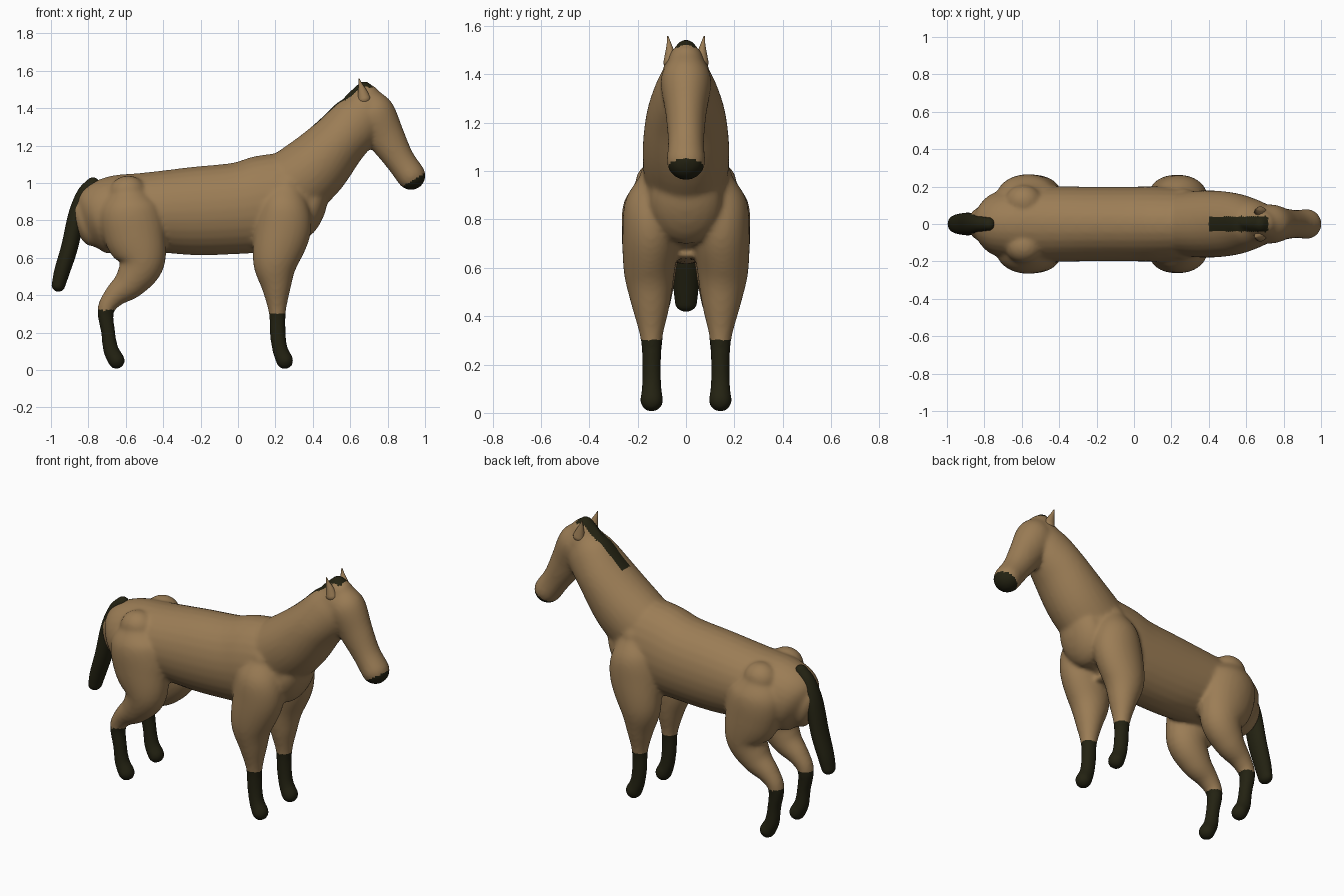
import bpy, bmesh
from math import sin, cos, pi
from mathutils import Vector

if "Cube" in bpy.data.objects:
    bpy.data.objects.remove(bpy.data.objects["Cube"])


def material(name, rgb):
    m = bpy.data.materials.new(name)
    m.use_nodes = True
    m.diffuse_color = (*rgb, 1)
    bsdf = m.node_tree.nodes["Principled BSDF"]
    bsdf.inputs["Base Color"].default_value = (*rgb, 1)
    bsdf.inputs["Roughness"].default_value = 0.8
    return m


tan = material("tan coat", (0.33, 0.205, 0.092))
dark = material("dark hair", (0.017, 0.016, 0.006))


def spline(keys, steps=6):
    """Catmull-Rom through section tuples."""
    k = [Vector(s) for s in keys]
    k = [2 * k[0] - k[1]] + k + [2 * k[-1] - k[-2]]
    out = []
    for a, b, c, d in zip(k, k[1:], k[2:], k[3:]):
        for i in range(steps):
            t = i / steps
            out.append(0.5 * (2 * b + (c - a) * t + (2 * a - 5 * b + 4 * c - d) * t * t
                              + (3 * b - a - 3 * c + d) * t ** 3))
    return out + [k[-2]]


def loft(bm, keys, cap=1.0, sides=28):
    """Rounded tube; each section is x, y, z, in-plane radius, sideways radius."""
    path = spline(keys)
    frames = []
    for i, s in enumerate(path):
        d = path[min(i + 1, len(path) - 1)] - path[max(i - 1, 0)]
        t = Vector((d[0], 0, d[2])).normalized()
        frames.append((Vector(s[:3]), t, s[3], s[4]))

    def dome(frame, sign):
        p, t, h, w = frame
        for j in range(1, 6):
            a = j * pi / 2 / 5.3
            yield p + t * sign * sin(a) * min(h, w) * cap, t, h * cos(a), w * cos(a)

    frames = list(dome(frames[0], -1))[::-1] + frames + list(dome(frames[-1], 1))
    rings = []
    for p, t, h, w in frames:
        up = Vector((-t.z, 0, t.x))
        rings.append([bm.verts.new(p + up * h * cos(2 * pi * j / sides)
                                   + Vector((0, w * sin(2 * pi * j / sides), 0)))
                      for j in range(sides)])
    for a, b in zip(rings, rings[1:]):
        for j in range(sides):
            n = (j + 1) % sides
            bm.faces.new((a[j], a[n], b[n], b[j]))
    bm.faces.new(rings[0][::-1])
    bm.faces.new(rings[-1])


def finish(bm, name, mats):
    bmesh.ops.recalc_face_normals(bm, faces=bm.faces)
    me = bpy.data.meshes.new(name)
    bm.to_mesh(me)
    bm.free()
    for m in mats:
        me.materials.append(m)
    me.shade_smooth()
    ob = bpy.data.objects.new(name, me)
    bpy.context.collection.objects.link(ob)
    return ob


body = bmesh.new()
# trunk
loft(body, [(-.82, 0, .785, .13, .09), (-.76, 0, .805, .185, .16), (-.65, 0, .83, .21, .19),
            (-.5, 0, .845, .21, .2), (-.25, 0, .85, .235, .2), (0, 0, .865, .245, .2),
            (.15, 0, .89, .26, .2), (.28, 0, .9, .25, .19), (.38, 0, .87, .18, .15)], cap=.6)
# neck
loft(body, [(.22, 0, .93, .2, .17), (.4, 0, 1.075, .185, .18), (.54, 0, 1.225, .155, .165),
            (.64, 0, 1.335, .145, .13), (.69, 0, 1.4, .115, .1)], cap=.8)
# head
loft(body, [(.68, 0, 1.45, .085, .075), (.725, 0, 1.37, .115, .105), (.795, 0, 1.24, .1, .085),
            (.865, 0, 1.125, .08, .075), (.925, 0, 1.04, .078, .08)])
# forelock bump
loft(body, [(.6, 0, 1.445, .035, .03), (.675, 0, 1.5, .045, .045)])
# legs, mirrored left and right
for s in (-1, 1):
    loft(body, [(.26, s * .12, .98, .08, .07), (.25, s * .14, .88, .13, .11),
                (.24, s * .145, .75, .15, .118), (.2, s * .152, .58, .122, .105),
                (.205, s * .146, .44, .078, .078), (.21, s * .143, .31, .046, .046),
                (.212, s * .142, .2, .043, .039), (.225, s * .142, .11, .042, .041),
                (.25, s * .142, .051, .047, .048)])
    loft(body, [(-.59, s * .12, .95, .1, .09), (-.58, s * .14, .86, .16, .12),
                (-.55, s * .145, .72, .165, .12), (-.515, s * .148, .58, .125, .107),
                (-.575, s * .146, .47, .09, .085), (-.66, s * .143, .395, .06, .06),
                (-.707, s * .142, .32, .045, .047), (-.694, s * .142, .2, .038, .039),
                (-.68, s * .142, .11, .042, .041), (-.65, s * .142, .051, .046, .048)])
coat = finish(body, "horse_body", [tan, dark])

# fuse the tubes into one smooth skin
fuse = coat.modifiers.new("fuse", 'REMESH')
fuse.mode = 'VOXEL'
fuse.voxel_size = 0.011
soft = coat.modifiers.new("soften", 'SMOOTH')
soft.factor = 0.5
soft.iterations = 9
graph = bpy.context.evaluated_depsgraph_get()
skin = bpy.data.meshes.new_from_object(coat.evaluated_get(graph))
coat.modifiers.clear()
coat.data = skin
skin.materials.clear()
for m in (tan, dark):
    skin.materials.append(m)


def is_dark(c, n):
    stocking = c.z < (0.3 if c.x > 0 else 0.32)
    muzzle = c.x > .85 and c.z < .99 + .55 * (c.x - .89)
    mane = .4 < c.x < .715 and abs(c.y) < .042 and n.z > .35 and c.z > 1.25
    return stocking or muzzle or mane


for f in skin.polygons:
    f.material_index = int(is_dark(f.center, f.normal))
skin.shade_smooth()

# tail
bm = bmesh.new()
loft(bm, [(-.775, 0, .995, .036, .035), (-.82, 0, .94, .042, .045), (-.862, 0, .83, .045, .058),
          (-.9, 0, .66, .045, .06), (-.94, 0, .53, .042, .053), (-.96, 0, .455, .036, .045)])
finish(bm, "tail", [dark])

# ears
for s, side in ((1, "left"), (-1, "right")):
    bm = bmesh.new()
    loft(bm, [(.675, s * .062, 1.45, .035, .032), (.665, s * .066, 1.49, .024, .02),
              (.655, s * .07, 1.525, .012, .01), (.647, s * .075, 1.556, .003, .003)], sides=14)
    finish(bm, side + "_ear", [tan])
